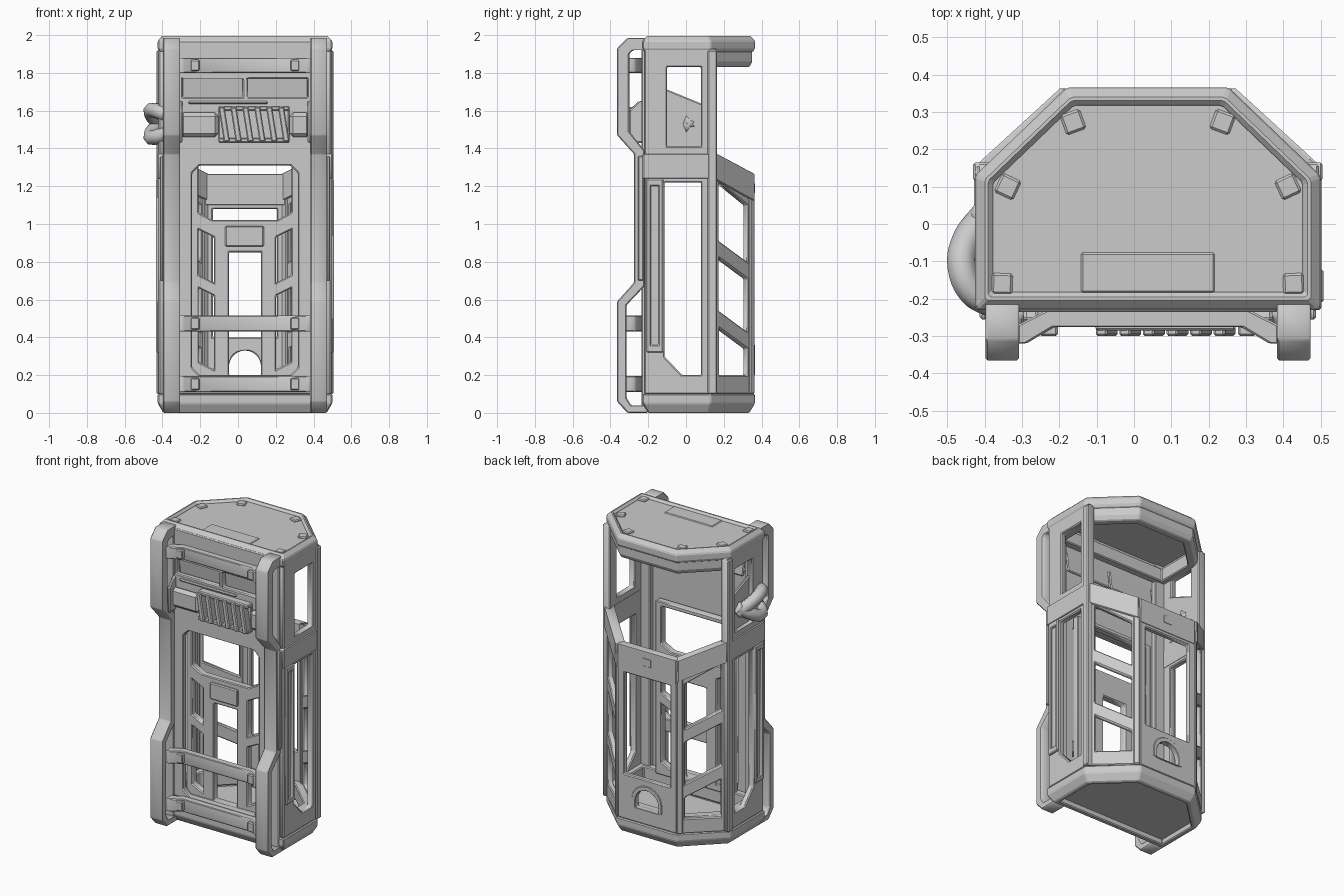
import bpy, bmesh, math
from mathutils import Matrix, Vector

if "Cube" in bpy.data.objects:
    bpy.data.objects.remove(bpy.data.objects["Cube"])

CX = 0.037  # body centre line; everything below is local to it
FOOT = [(-.462, -.23), (.462, -.23), (.462, .13), (.217, .365), (-.217, .365), (-.462, .13)]


def finish(name, bm, mat=Matrix(), bevel=.006):
    bmesh.ops.remove_doubles(bm, verts=bm.verts, dist=1e-4)
    bmesh.ops.recalc_face_normals(bm, faces=bm.faces)
    me = bpy.data.meshes.new(name)
    bm.to_mesh(me)
    bm.free()
    ob = bpy.data.objects.new(name, me)
    bpy.context.collection.objects.link(ob)
    ob.matrix_world = Matrix.Translation((CX, 0, 0)) @ mat
    if bevel:
        m = ob.modifiers.new("edge", 'BEVEL')
        m.width, m.segments, m.limit_method = bevel, 1, 'ANGLE'
    return ob


def curve_mesh(cu):
    ob = bpy.data.objects.new("tmp", cu)
    bpy.context.collection.objects.link(ob)
    me = bpy.data.meshes.new_from_object(ob.evaluated_get(bpy.context.evaluated_depsgraph_get()))
    bpy.data.objects.remove(ob)
    bm = bmesh.new()
    bm.from_mesh(me)
    return bm


def plate(name, loops, t, mat, bevel=.006):
    """Flat plate: first loop is the outline, the rest are holes."""
    cu = bpy.data.curves.new(name, 'CURVE')
    cu.dimensions, cu.fill_mode, cu.extrude = '2D', 'BOTH', t / 2
    for loop in loops:
        sp = cu.splines.new('POLY')
        sp.points.add(len(loop) - 1)
        sp.use_cyclic_u = True
        for p, (u, v) in zip(sp.points, loop):
            p.co = (u, v, 0, 1)
    return finish(name, curve_mesh(cu), mat, bevel)


def wall(name, a, b, loops, t):
    """Upright plate: u runs from a to b on the ground plan, v is height."""
    u = Vector((b[0] - a[0], b[1] - a[1], 0)).normalized()
    n = u.cross(Vector((0, 0, 1)))
    mat = Matrix(((u.x, 0, n.x, a[0]), (u.y, 0, n.y, a[1]), (0, 1, 0, 0), (0, 0, 0, 1)))
    return plate(name, loops, t, mat)


def rect(u0, u1, v0, v1):
    return [(u0, v0), (u1, v0), (u1, v1), (u0, v1)]


def box(name, x0, x1, y0, y1, z0, z1, rot=None, bevel=.006):
    bm = bmesh.new()
    bmesh.ops.create_cube(bm, size=1)
    bmesh.ops.scale(bm, verts=bm.verts, vec=(x1 - x0, y1 - y0, z1 - z0))
    mat = Matrix.Translation(((x0 + x1) / 2, (y0 + y1) / 2, (z0 + z1) / 2))
    return finish(name, bm, mat @ rot if rot else mat, bevel)


def inset(d):
    out = []
    for i, p in enumerate(FOOT):
        p, a, b = Vector(p), Vector(FOOT[i - 1]), Vector(FOOT[(i + 1) % 6])
        d1, d2 = (p - a).normalized(), (b - p).normalized()
        n1, n2 = Vector((-d1.y, d1.x)), Vector((-d2.y, d2.x))
        out.append(tuple(p + (n1 + n2) * d / (1 + n1.dot(n2))))
    return out


def rim(name, profile):
    """Sweep a closed (inset, z) profile around the footprint."""
    bm = bmesh.new()
    rings = [[bm.verts.new((x, y, z)) for x, y in inset(d)] for d, z in profile]
    for k, r in enumerate(rings):
        q = rings[k - 1]
        for i in range(6):
            bm.faces.new((q[i - 1], q[i], r[i], r[i - 1]))
    return finish(name, bm)


def flat(name, d, z, t):
    return plate(name, [inset(d)], t, Matrix.Translation((0, 0, z)))


# Base and roof
rim("base_rim", [(.03, 0), (.0, .05), (0, .1), (.06, .1), (.06, 0)])
flat("floor", .05, .06, .05)
rim("lower_sill", [(.03, .1), (.015, .13), (.015, .17), (.03, .2), (.08, .2), (.08, .1)])
rim("roof_lower_rim", [(.03, 1.83), (.015, 1.86), (.015, 1.92), (.08, 1.92), (.08, 1.83)])
rim("roof_rim", [(.01, 1.91), (0, 1.93), (0, 1.97), (.03, 2.0), (.05, 1.98), (.05, 1.91)])
flat("roof_panel", .04, 1.965, .03)
box("roof_hatch", -.18, .18, -.185, -.075, 1.97, 1.985)
for s in (-1, 1):
    for x, y, a in ((.2, .273, -20), (.375, .1, 25), (.39, -.16, 2)):
        box("roof_bolt", s*x - .028, s*x + .028, y - .028, y + .028, 1.97, 1.99,
            Matrix.Rotation(math.radians(s*a), 4, 'Z'))

arch = [(-.085, .2)] + [(-.085*math.cos(i*math.pi/12), .245 + .085*math.sin(i*math.pi/12))
                        for i in range(13)] + [(.085, .2)]
L = math.hypot(.235, .215)
RAIL = [(-.2, 1.985), (-.31, 1.985), (-.365, 1.93), (-.365, 1.47), (-.275, 1.37), (-.275, .69),
        (-.365, .59), (-.365, .06), (-.31, 0), (-.2, 0), (-.2, .04), (-.29, .04), (-.315, .08),
        (-.315, .57), (-.22, .67), (-.22, 1.39), (-.3, 1.49), (-.3, 1.9), (-.28, 1.92), (-.2, 1.92)]

for s in (-1, 1):
    # Side walls with tall windows
    a, b = (s*.437, 0), (s*.437, 1)
    wall("lower_side", a, b, [rect(-.22, .16, .1, 1.36),
         [(-.115, .3), (-.02, .2), (.08, .2), (.08, 1.22), (-.115, 1.22)]], .04)
    wall("upper_side", a, b, [rect(-.22, .16, 1.34, 1.93), rect(-.1, .08, 1.41, 1.83)], .04)
    wall("side_belt", (s*.44, 0), (s*.44, 1), [rect(-.23, .165, 1.24, 1.37)], .05)
    wall("side_post", (s*.44, 0), (s*.44, 1), [rect(.115, .165, .1, 1.92)], .055)
    wall("side_channel", (s*.45, 0), (s*.45, 1),
         [rect(-.21, -.12, .32, 1.24), rect(-.185, -.145, .36, 1.2)], .04)
    # Slatted corner walls
    a, b = (s*.445, .13), (s*.21, .345)
    wall("corner_wall", a, b, [
        [(0, .1), (L, .1), (L, 1.26), (0, 1.37)],
        [(.05, 1.22), (.05, .91), (.27, .8), (.27, 1.1)],
        [(.05, .82), (.05, .54), (.27, .43), (.27, .71)],
        [(.05, .45), (.05, .2), (.27, .2), (.27, .34)]], .035)
    wall("corner_belt", a, b, [[(0, 1.24), (L, 1.12), (L, 1.265), (0, 1.38)]], .06)
    wall("corner_post", a, b, [rect(L - .035, L + .005, .1, 1.2)], .05)
    # Front guard rails
    wall("guard_rail", (s*.39, 0), (s*.39, 1), [RAIL], .09)
    box("front_post", s*.39 - .04, s*.39 + .04, -.235, -.17, .02, 1.96)
    wall("rail_side_strip", (s*.44, 0), (s*.44, 1), [rect(-.255, -.225, .7, 1.36)], .02)

# Back wall with arch
wall("back_wall", (0, .342), (1, .342), [rect(-.217, .217, .1, 1.2),
     rect(-.17, .17, .4, 1.08), arch], .035)
wall("back_belt", (0, .338), (1, .338), [rect(-.22, .22, 1.1, 1.265)], .05)
box("back_belt_block", -.035, .035, .34, .365, 1.16, 1.22)
wall("arch_trim", (0, .35), (1, .35), [[(x*1.3, .2 + (z - .2)*1.23) for x, z in arch], arch], .03)

# Front upper panel, vents and door frame
wall("front_upper_panel", (0, -.215), (1, -.215), [rect(-.35, .35, 1.37, 1.97),
     rect(-.33, -.012, 1.67, 1.77), rect(.012, .33, 1.67, 1.77)], .04)
for s in (-1, 1):
    box("vent_back", s*.17 - .165, s*.17 + .165, -.2, -.185, 1.65, 1.79,
        Matrix.Rotation(math.radians(8), 4, 'X'))
box("vent_shelf", -.3, .12, -.25, -.22, 1.635, 1.65)
wall("door_frame", (0, -.215), (1, -.215), [rect(-.35, .35, .18, 1.385),
     [(-.24, .2), (.24, .2), (.28, .24), (.28, 1.27), (.24, 1.31), (-.24, 1.31), (-.28, 1.27),
      (-.28, .24)]], .04)

# Recessed door lattice
holes = [[(-.17, 1.02), (.17, 1.02), (.245, 1.06), (.245, 1.31), (-.245, 1.31), (-.245, 1.06)],
         rect(-.085, .085, .2, .85)]
for s in (-1, 1):
    holes.append([(s*.245, .97), (s*.165, .93), (s*.165, .69), (s*.245, .73)])
    holes.append([(s*.245, .66), (s*.165, .62), (s*.165, .23), (s*.245, .27)])
wall("door_lattice", (0, -.165), (1, -.165), [rect(-.29, .29, .18, 1.34)] + holes, .05)
box("door_screen", -.105, .1, -.205, -.18, .88, .99)

# Cross bars with bolts
BAR = [(-.35, -.32), (-.325, -.32), (-.25, -.275), (.25, -.275), (.325, -.32), (.35, -.32),
       (.35, -.27), (.27, -.23), (-.27, -.23), (-.35, -.27)]
for z0, z1 in ((1.8, 1.88), (.43, .515), (.11, .195)):
    plate("cross_bar", [BAR], z1 - z0, Matrix.Translation((0, 0, (z0 + z1)/2)))
    for s in (-1, 1):
        box("bar_bolt", s*.265 - .024, s*.265 + .024, -.3, -.26, z0 + .01, z1 - .01)

# Coil unit
box("coil_back", -.14, .235, -.25, -.225, 1.43, 1.62)
for z in (1.43, 1.6):
    box("coil_edge", -.14, .235, -.285, -.23, z, z + .025)
for i in range(6):
    x = -.11 + i*.063
    box("coil_fin", x - .016, x + .016, -.3, -.24, 1.435, 1.62,
        Matrix.Rotation(math.radians(-9), 4, 'Y'))
for s, x0, x1 in ((-1, -.345, -.14), (1, .235, .345)):
    box("coil_duct", x0, x1, -.275, -.23, 1.46, 1.59, bevel=.02)
    wall("coil_cheek", (s*.342, 0), (s*.342, 1), [[(-.22, 1.43), (-.3, 1.43), (-.3, 1.6),
         (-.25, 1.65), (-.22, 1.65)]], .02)

# Left backing plate and hoses
wall("left_plate", (-.425, 0), (-.425, 1), [[(-.12, 1.39), (.1, 1.39), (.1, 1.63), (-.12, 1.72)]], .02)
for z, d in ((1.6, -1), (1.46, 1)):
    cu = bpy.data.curves.new("hose", 'CURVE')
    cu.dimensions, cu.bevel_depth, cu.bevel_resolution, cu.use_fill_caps = '3D', .04, 2, True
    sp = cu.splines.new('BEZIER')
    path = [(-.43, .03, z + d*.09), (-.487, -.05, z + d*.03), (-.497, -.12, z),
            (-.47, -.18, z), (-.42, -.21, z + d*.02)]
    sp.bezier_points.add(len(path) - 1)
    for p, co in zip(sp.bezier_points, path):
        p.co, p.handle_left_type, p.handle_right_type = co, 'AUTO', 'AUTO'
    ob = finish("hose", curve_mesh(cu), bevel=0)
    for f in ob.data.polygons:
        f.use_smooth = True
